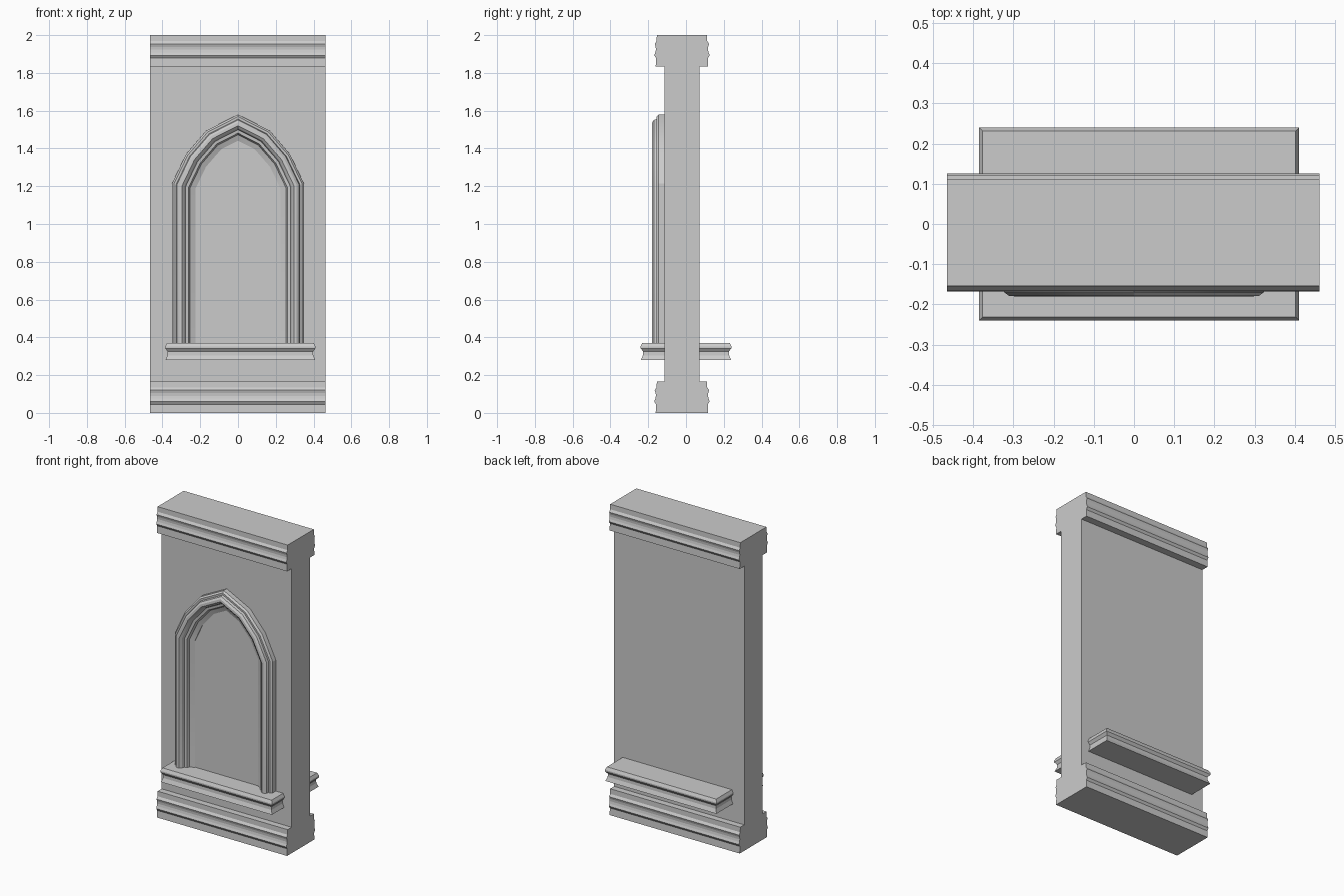
import bpy, bmesh, math
from mathutils import Vector

if "Cube" in bpy.data.objects:
    bpy.data.objects.remove(bpy.data.objects["Cube"])


def loft(name, rings, closed_rings=True, caps=True, smooth=None):
    """Skin a list of equally sized point rings into one object."""
    bm = bmesh.new()
    vs = [[bm.verts.new(p) for p in r] for r in rings]
    n = len(rings[0])
    for a, b in zip(vs, vs[1:]):
        for i in range(n if closed_rings else n - 1):
            j = (i + 1) % n
            bm.faces.new((a[i], a[j], b[j], b[i]))
    if caps:
        bm.faces.new(vs[0])
        bm.faces.new(vs[-1])
    bmesh.ops.recalc_face_normals(bm, faces=bm.faces)
    me = bpy.data.meshes.new(name)
    bm.to_mesh(me)
    bm.free()
    ob = bpy.data.objects.new(name, me)
    bpy.context.collection.objects.link(ob)
    if smooth:
        bpy.ops.object.select_all(action='DESELECT')
        ob.select_set(True)
        bpy.context.view_layer.objects.active = ob
        bpy.ops.object.shade_smooth_by_angle(angle=math.radians(smooth))
    return ob


X0, X1, YC = -0.465, 0.462, -0.0215


def extrude_x(name, profile, z0):
    """Symmetric (z, half depth) profile run along the wall's width."""
    sec = [(YC - d, z0 + z) for z, d in profile]
    sec += [(YC + d, z0 + z) for z, d in reversed(profile)]
    loft(name, [[(x, y, z) for y, z in sec] for x in (X0, X1)])


# Wall slab
extrude_x("wall_panel", [(0, 0.0925), (1.72, 0.0925)], 0.14)

# Matching base and top mouldings
moulding = [(0, .139), (.045, .137), (.06, .147), (.075, .141), (.09, .138),
            (.105, .139), (.12, .144), (.135, .134), (.167, .133)]
extrude_x("base_moulding", moulding, 0)
extrude_x("top_moulding", moulding, 1.833)

# Window sill passing through the wall, moulded on all four sides
sill = [(.28, .002), (.305, .012), (.325, .013), (.342, 0), (.352, 0), (.37, .009)]
rings = []
for z, i in sill:
    hx, hy = 0.398 - i, 0.24 - i
    rings.append([(0.0125 + sx * hx, sy * hy, z)
                  for sx, sy in ((-1, -1), (1, -1), (1, 1), (-1, 1))])
loft("window_sill", rings)

# Pointed arch: (inward offset, y) section swept along the outer outline
half = [(-.349, .36), (-.349, 1.215), (-.275, 1.37), (-.167, 1.495)]
path = [Vector(p) for p in half + [(0, 1.58)] + [(-x, z) for x, z in reversed(half)]]
section = [(0, -.10), (0, -.145), (.01, -.156), (.022, -.155), (.026, -.170),
           (.038, -.179), (.053, -.180), (.066, -.168), (.072, -.150),
           (.088, -.147), (.096, -.130), (.124, -.118), (.124, -.10)]


def inward(a, b):
    d = (b - a).normalized()
    return Vector((d.y, -d.x))


rings = []
for i, p in enumerate(path):
    n1 = inward(path[max(i - 1, 0)], path[max(i, 1)])
    last = len(path) - 1
    n2 = inward(path[min(i, last - 1)], path[min(i + 1, last)])
    m = (n1 + n2) / (1 + n1.dot(n2))
    rings.append([(p.x + m.x * d, y, p.y + m.y * d) for d, y in section])
loft("window_arch", rings, smooth=25)
